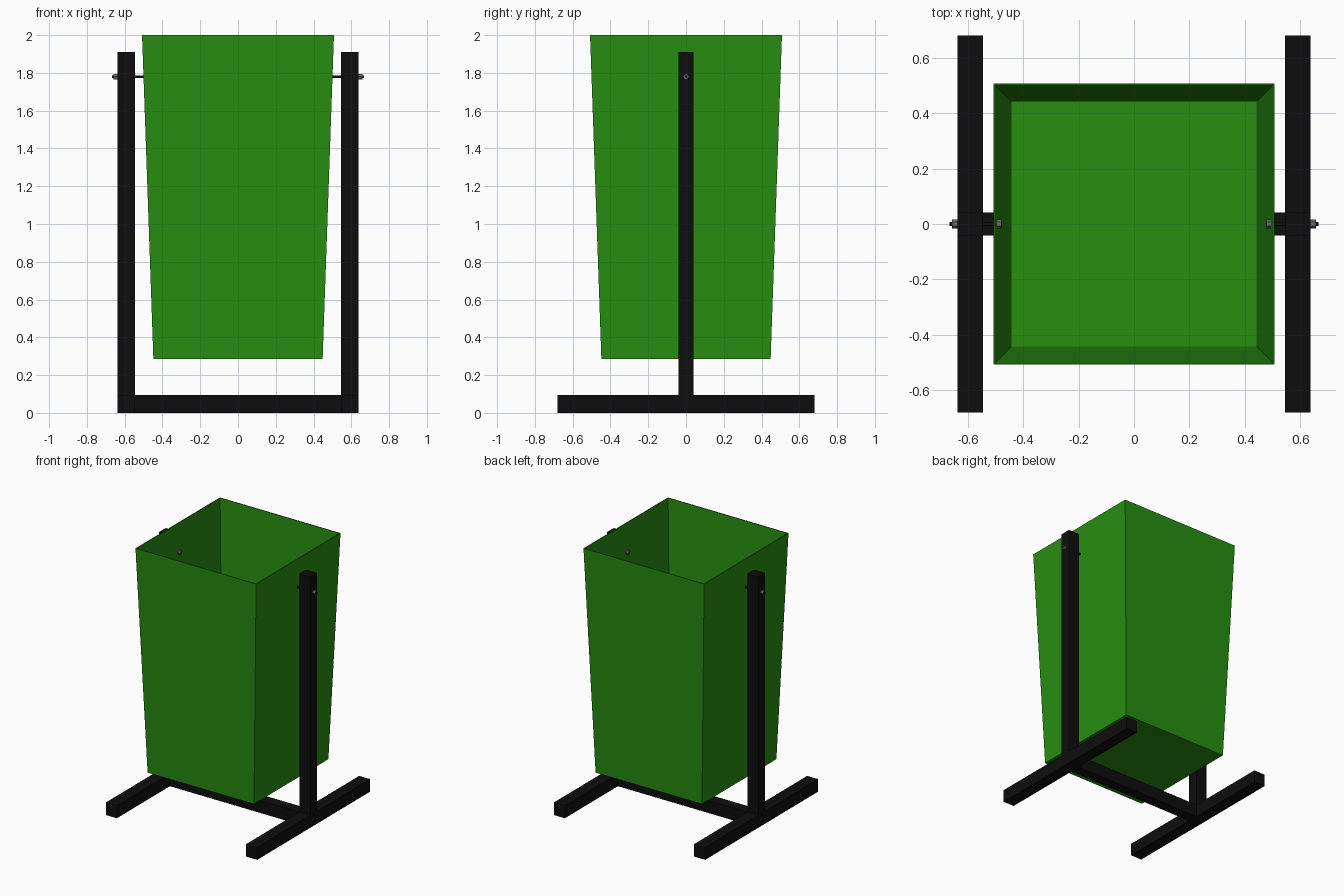
import bpy, bmesh
from math import pi
from mathutils import Matrix

if "Cube" in bpy.data.objects:
    bpy.data.objects.remove(bpy.data.objects["Cube"])


def material(name, rgb):
    m = bpy.data.materials.new(name)
    m.diffuse_color = (*rgb, 1)
    m.use_nodes = True
    m.node_tree.nodes["Principled BSDF"].inputs["Base Color"].default_value = m.diffuse_color
    return m


green = material("green_paint", (0.02, 0.27, 0.005))
black = material("black_steel", (0.004, 0.004, 0.004))
grey = material("bolt_grey", (0.15, 0.15, 0.15))


def finish(name, bm, mat):
    bmesh.ops.recalc_face_normals(bm, faces=bm.faces)
    me = bpy.data.meshes.new(name)
    bm.to_mesh(me)
    bm.free()
    me.materials.append(mat)
    ob = bpy.data.objects.new(name, me)
    bpy.context.collection.objects.link(ob)
    return ob


def box(name, lo, hi, mat):
    bm = bmesh.new()
    bmesh.ops.create_cube(bm, size=1)
    for v in bm.verts:
        v.co = [lo[i] if v.co[i] < 0 else hi[i] for i in range(3)]
    return finish(name, bm, mat)


def x_cylinder(name, x0, x1, z, r, sides, mat):
    bm = bmesh.new()
    m = Matrix.Translation(((x0 + x1) / 2, 0, z)) @ Matrix.Rotation(pi / 2, 4, 'Y')
    bmesh.ops.create_cone(bm, cap_ends=True, segments=sides, radius1=r,
                          radius2=r, depth=abs(x1 - x0), matrix=m)
    return finish(name, bm, mat)


# Tapered open bin: nested square rings from outer base, up, over the rim, to inner floor
bm = bmesh.new()
rings = []
for h, z in [(0.448, 0.285), (0.508, 2.0), (0.502, 2.0), (0.442, 0.291)]:
    rings.append([bm.verts.new((sx * h, sy * h, z))
                  for sx, sy in [(-1, -1), (1, -1), (1, 1), (-1, 1)]])
for a, b in zip(rings, rings[1:]):
    for i in range(4):
        j = (i + 1) % 4
        bm.faces.new((a[i], a[j], b[j], b[i]))
bm.faces.new(rings[0][::-1])
bm.faces.new(rings[-1])
finish("bin", bm, green)

# Stand: cross bar, then a foot, post and pivot bolt on each side
box("cross_bar", (-0.545, -0.041, 0), (0.545, 0.041, 0.095), black)
PIVOT = 1.78
for side, s in (("left", -1), ("right", 1)):
    x0, x1 = sorted((s * 0.545, s * 0.638))
    box(side + "_foot", (x0, -0.68, 0), (x1, 0.68, 0.095), black)
    box(side + "_post", (x0, -0.041, 0.095), (x1, 0.041, 1.91), black)
    x_cylinder(side + "_bolt_shaft", s * 0.477, s * 0.667, PIVOT, 0.007, 12, black)
    x_cylinder(side + "_outer_nut", s * 0.638, s * 0.658, PIVOT, 0.016, 6, grey)
    x_cylinder(side + "_inner_nut", s * 0.479, s * 0.497, PIVOT, 0.016, 6, grey)
